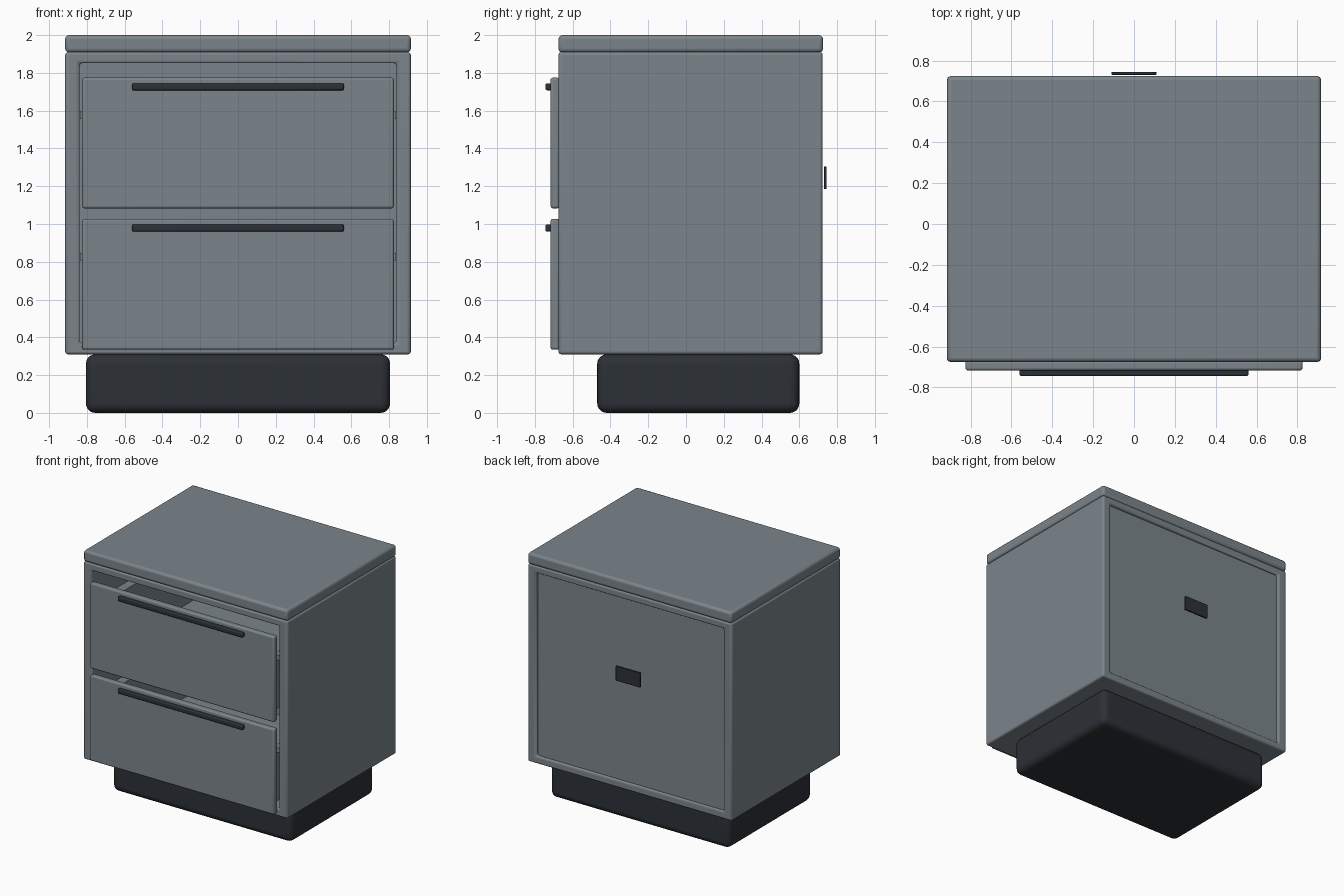
import bpy, bmesh

if "Cube" in bpy.data.objects:
    bpy.data.objects.remove(bpy.data.objects["Cube"])


def material(name, rgb):
    m = bpy.data.materials.new(name)
    m.diffuse_color = (*rgb, 1)
    m.use_nodes = True
    m.node_tree.nodes["Principled BSDF"].inputs["Base Color"].default_value = m.diffuse_color
    return m


SLATE = material("slate_paint", (0.20, 0.235, 0.26))
DARK = material("dark_trim", (0.025, 0.03, 0.037))
METAL = material("rail_metal", (0.65, 0.67, 0.68))


def finish(bm, name, mat, bevel, segments):
    bmesh.ops.recalc_face_normals(bm, faces=bm.faces)
    mesh = bpy.data.meshes.new(name)
    bm.to_mesh(mesh)
    bm.free()
    ob = bpy.data.objects.new(name, mesh)
    bpy.context.collection.objects.link(ob)
    mesh.materials.append(mat)
    if bevel:
        mod = ob.modifiers.new("soft_edges", "BEVEL")
        mod.width, mod.segments = bevel, segments
    bpy.ops.object.select_all(action="DESELECT")
    ob.select_set(True)
    bpy.context.view_layer.objects.active = ob
    bpy.ops.object.shade_smooth_by_angle()
    return ob


def box(name, x, y, z, mat=SLATE, bevel=0.0, segments=3):
    """Box given by its (min, max) extent on each axis."""
    bm = bmesh.new()
    bmesh.ops.create_cube(bm, size=1)
    for v in bm.verts:
        for i, (lo, hi) in enumerate((x, y, z)):
            v.co[i] = lo if v.co[i] < 0 else hi
    return finish(bm, name, mat, bevel, segments)


def frame(name, outer, inner, y, mat=SLATE, bevel=0.015):
    """Rectangular tube along y; outer and inner are (x0, z0, x1, z1)."""
    bm = bmesh.new()
    rings = []
    for x0, z0, x1, z1 in (outer, inner):
        corners = ((x0, z0), (x1, z0), (x1, z1), (x0, z1))
        rings.append([bm.verts.new((cx, y[0], cz)) for cx, cz in corners])
    a, b = rings
    faces = [bm.faces.new((a[i], a[(i + 1) % 4], b[(i + 1) % 4], b[i])) for i in range(4)]
    ext = bmesh.ops.extrude_face_region(bm, geom=faces, use_keep_orig=True)["geom"]
    for v in ext:
        if isinstance(v, bmesh.types.BMVert):
            v.co.y = y[1]
    return finish(bm, name, mat, bevel, 3)


# Plinth, carcass and top slab
box("plinth_base", (-0.805, 0.805), (-0.47, 0.6), (0, 0.31), DARK, 0.05, 5)
frame("cabinet_carcass", (-0.915, 0.31, 0.915, 1.91), (-0.838, 0.37, 0.838, 1.852), (-0.675, 0.723))
box("top_slab", (-0.915, 0.915), (-0.675, 0.725), (1.908, 2.0), SLATE, 0.02)

# Recessed back panel and its small plate
box("back_panel", (-0.845, 0.845), (0.665, 0.7), (0.36, 1.86))
box("back_plate", (-0.11, 0.11), (0.73, 0.745), (1.185, 1.305), DARK, 0.004, 2)

# Drawers: front, open tray, pull bar and runners
for tag, z0 in (("lower", 0.335), ("upper", 1.083)):
    z1 = z0 + 0.692
    box(tag + "_drawer_front", (-0.825, 0.825), (-0.717, -0.67), (z0, z1), SLATE, 0.012)
    frame(tag + "_handle_bar", (-0.56, z1 - 0.067, 0.56, z1 - 0.03),
          (-0.545, z1 - 0.052, 0.545, z1 - 0.045), (-0.718, -0.712), DARK, 0)
    box(tag + "_handle_grip", (-0.56, 0.56), (-0.745, -0.71), (z1 - 0.067, z1 - 0.03), DARK, 0.009)
    tz0, tz1 = z0 + 0.07, z1 - 0.18
    box(tag + "_tray_floor", (-0.79, 0.79), (-0.67, 0.58), (tz0, tz0 + 0.025))
    box(tag + "_tray_back", (-0.79, 0.79), (0.56, 0.585), (tz0, tz1))
    for side, s in (("left", -1), ("right", 1)):
        box(f"{tag}_tray_{side}", sorted((s * 0.765, s * 0.79)), (-0.67, 0.58), (tz0, tz1))
        box(f"{tag}_runner_{side}", sorted((s * 0.79, s * 0.836)), (-0.64, 0.55),
            (tz1 - 0.04, tz1))
